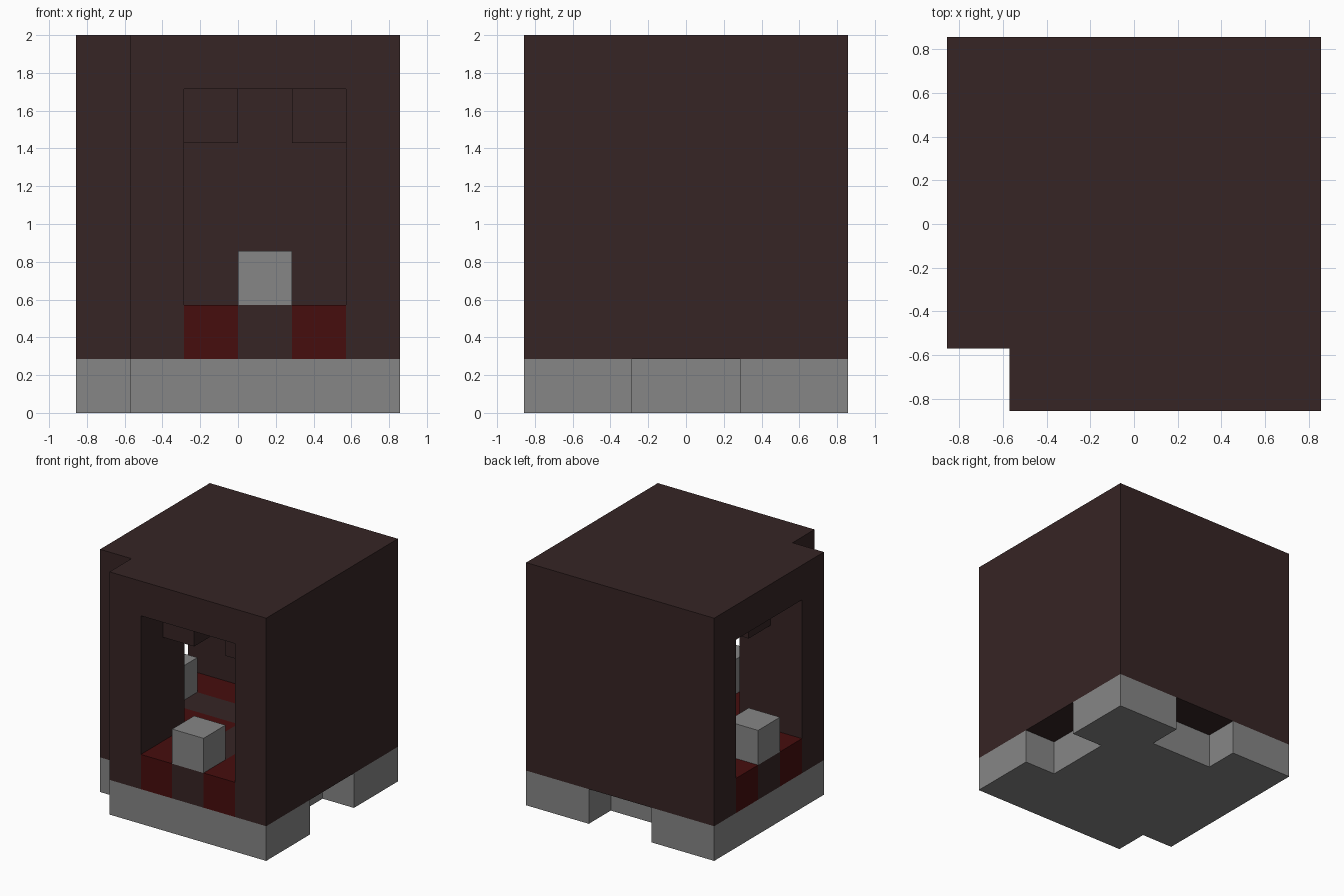
import bpy
import bmesh

if "Cube" in bpy.data.objects:
    bpy.data.objects.remove(bpy.data.objects["Cube"], do_unlink=True)

U = 2 / 7      # one block
HALF = 3       # footprint is six blocks wide


def material(name, rgb):
    m = bpy.data.materials.new(name)
    m.use_nodes = True
    m.diffuse_color = (*rgb, 1)
    bsdf = m.node_tree.nodes["Principled BSDF"]
    bsdf.inputs["Base Color"].default_value = (*rgb, 1)
    bsdf.inputs["Roughness"].default_value = 0.9
    return m


BROWN = material("dark brown", (0.037, 0.018, 0.018))
RED = material("deep red", (0.061, 0.004, 0.004))
GREY = material("stone grey", (0.24, 0.24, 0.24))


def prism(name, outline, low, high, mat):
    """Extrude a footprint, given in blocks, between two block heights."""
    bm = bmesh.new()
    face = bm.faces.new([bm.verts.new(((x - HALF) * U, (y - HALF) * U, low * U))
                         for x, y in outline])
    top = bmesh.ops.extrude_face_region(bm, geom=[face], use_keep_orig=True)
    moved = [g for g in top["geom"] if isinstance(g, bmesh.types.BMVert)]
    bmesh.ops.translate(bm, verts=moved, vec=(0, 0, (high - low) * U))
    bmesh.ops.recalc_face_normals(bm, faces=bm.faces)
    mesh = bpy.data.meshes.new(name)
    bm.to_mesh(mesh)
    bm.free()
    mesh.materials.append(mat)
    ob = bpy.data.objects.new(name, mesh)
    bpy.context.collection.objects.link(ob)
    return ob


def block(name, x, y, z, mat):
    return prism(name, [(x, y), (x + 1, y), (x + 1, y + 1), (x, y + 1)], z, z + 1, mat)


def mirrored(half):
    """Complete an outline that is symmetric about the x = y diagonal."""
    return half + [(y, x) for x, y in reversed(half) if x != y]


# Stone base with a recess in the left and back sides
prism("stone_base", mirrored([(1, 1), (1, 0), (6, 0), (6, 2), (5, 2), (5, 4), (6, 4), (6, 6)]),
      0, 1, GREY)

# Walls: closed left and back sides, and the stepped corner pillar
prism("outer_walls", mirrored([(5, 5), (5, 0), (6, 0), (6, 6)]), 1, 6, BROWN)
prism("corner_pillar", mirrored([(1, 1), (1, 0), (2, 0), (2, 2)]), 1, 6, BROWN)
prism("roof", mirrored([(1, 1), (1, 0), (6, 0), (6, 6)]), 6, 7, BROWN)

# Striped floor turning from the front doorway to the side doorway
for name, x, mat in (("inner_carpet", 2, RED), ("floor_path", 3, BROWN), ("outer_carpet", 4, RED)):
    prism(name, mirrored([(x, x), (x, 0), (x + 1, 0), (x + 1, x + 1)]), 1, 2, mat)

# Doorway stones and ceiling corner blocks, one set for each doorway
for side in ("front", "right"):
    for name, x, y, z, mat in (("door_stone", 3, 0, 2, GREY),
                               ("inner_ceiling_block", 2, 1, 5, BROWN),
                               ("outer_ceiling_block", 4, 1, 5, BROWN)):
        if side == "right":
            x, y = y, x
        block(f"{side}_{name}", x, y, z, mat)
